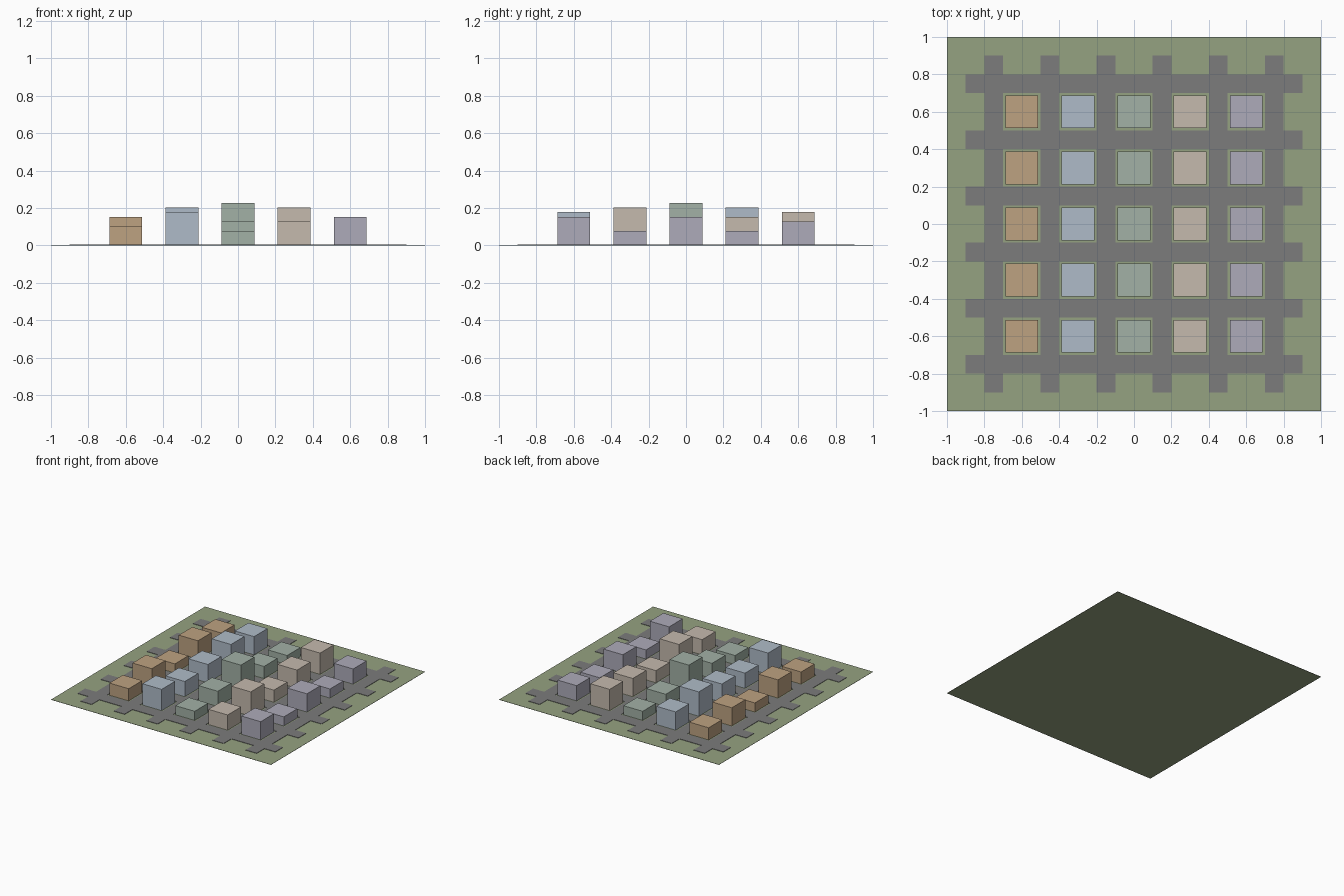
import bpy

if "Cube" in bpy.data.objects:
    bpy.data.objects.remove(bpy.data.objects["Cube"])


def material(name, rgb):
    m = bpy.data.materials.new(name)
    m.diffuse_color = (*rgb, 1)
    m.use_nodes = True
    m.node_tree.nodes["Principled BSDF"].inputs["Base Color"].default_value = m.diffuse_color
    return m


def box(name, center, size, z0, height, mat):
    bpy.ops.mesh.primitive_cube_add(size=1, location=(*center, z0 + height / 2))
    o = bpy.context.object
    o.name = name
    o.scale = (*size, height)
    o.data.materials.append(mat)
    return o


grass = material("grass", (0.30, 0.36, 0.22))
asphalt = material("asphalt", (0.20, 0.20, 0.20))
walls = [
    material("ochre_wall", (0.51, 0.36, 0.22)),
    material("blue_wall", (0.43, 0.50, 0.58)),
    material("green_wall", (0.36, 0.44, 0.38)),
    material("beige_wall", (0.56, 0.49, 0.42)),
    material("lilac_wall", (0.42, 0.41, 0.49)),
]

# Thin ground slab
BASE = 0.002
box("ground", (0, 0), (2, 2), 0, BASE, grass)

# Crossing street grid
for i in range(6):
    p = -0.75 + 0.3 * i
    box(f"street_across_{i}", (0, p), (1.8, 0.1), BASE, 0.003, asphalt)
    box(f"street_along_{i}", (p, 0), (0.1, 1.8), BASE, 0.003, asphalt)

# Storey counts, rows from front to back, columns from left to right
storeys = [
    "14023",
    "32250",
    "03613",
    "35130",
    "13042",
]
for r, row in enumerate(storeys):
    for c, n in enumerate(row):
        box(f"building_{r}_{c}", (-0.6 + 0.3 * c, -0.6 + 0.3 * r),
            (0.175, 0.175), BASE, 0.075 + 0.025 * int(n), walls[c])
